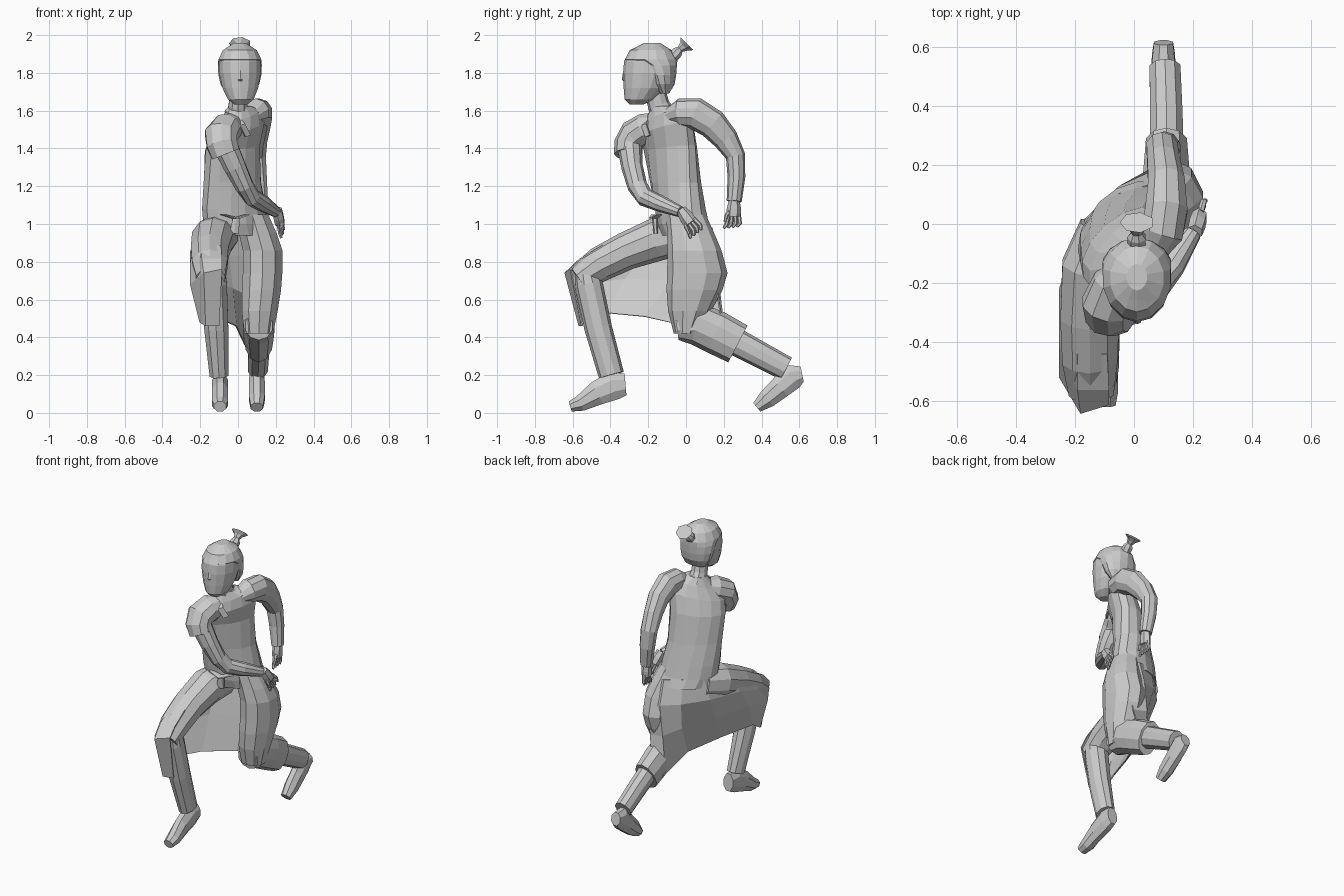
import bpy, bmesh, math
from mathutils import Vector


def make(name, bm):
    bmesh.ops.recalc_face_normals(bm, faces=bm.faces)
    me = bpy.data.meshes.new(name)
    bm.to_mesh(me)
    bm.free()
    ob = bpy.data.objects.new(name, me)
    bpy.context.collection.objects.link(ob)
    return ob


def loft(bm, rings, sides=10, level=False):
    """Closed tube through rings (x, y, z, rx, ry, turn, tilt); level keeps rings horizontal."""
    P = [Vector(r[:3]) for r in rings]
    loops = []
    for i, r in enumerate(rings):
        t = Vector((0, 0, 1))
        if not level:
            t = (P[min(i + 1, len(P) - 1)] - P[max(i - 1, 0)]).normalized()
        u = (Vector((1, 0, 0)) - t * t.x).normalized()
        v = t.cross(u)
        a0 = math.radians(r[5]) if len(r) > 5 else 0
        u, v = u * math.cos(a0) + v * math.sin(a0), v * math.cos(a0) - u * math.sin(a0)
        if len(r) > 6:
            u = u + Vector((0, 0, r[6]))
        ang = [2 * math.pi * (k + .5) / sides for k in range(sides)]
        loops.append([bm.verts.new(P[i] + u * r[3] * math.cos(a) + v * r[4] * math.sin(a)) for a in ang])
    for a, b in zip(loops, loops[1:]):
        for k in range(sides):
            j = (k + 1) % sides
            bm.faces.new((a[k], a[j], b[j], b[k]))
    bm.faces.new(loops[0])
    bm.faces.new(loops[-1])


def tube(name, *paths, sides=10, level=False):
    bm = bmesh.new()
    for p in paths:
        loft(bm, p, sides, level)
    return make(name, bm)


def sheet(name, rows):
    """Cloth panel through rows of points, with a little thickness."""
    bm = bmesh.new()
    g = [[bm.verts.new(p) for p in row] for row in rows]
    for a, b in zip(g, g[1:]):
        for k in range(len(a) - 1):
            bm.faces.new((a[k], a[k + 1], b[k + 1], b[k]))
    ob = make(name, bm)
    m = ob.modifiers.new("thickness", "SOLIDIFY")
    m.thickness = .008
    m.offset = 0


def hand(name, wrist, aim, across, thumb):
    """Palm, four curled fingers and a thumb."""
    w, d, s = Vector(wrist), Vector(aim).normalized(), Vector(across).normalized()
    th = Vector(thumb).normalized()
    ring = lambda p, r, q: (*p, r, q)
    paths = [[ring(w - d * .02, .028, .028), ring(w + d * .03, .03, .038), ring(w + d * .07, .028, .038)]]
    for i in range(4):
        b = w + d * .06 + s * (i - 1.5) * .018
        e = b + d * .05 + s * (i - 1.5) * .006
        paths.append([ring(b, .012, .012), ring(e, .011, .011), ring(e + d * .015 + th * .015, .007, .007)])
    paths.append([ring(w + d * .02, .013, .013), ring(w + d * .05 + th * .04, .011, .011),
                  ring(w + d * .085 + th * .05, .007, .007)])
    tube(name, *paths, sides=6)


# Head, nose and hair
tube("head", [(.015, -.262, 1.632, .035, .035), (.015, -.245, 1.66, .07, .08), (.012, -.215, 1.72, .097, .115),
              (.01, -.195, 1.80, .113, .138), (.01, -.19, 1.86, .113, .138), (.01, -.19, 1.92, .088, .108),
              (.01, -.185, 1.953, .035, .045)], sides=14, level=True)
tube("hair_cap", [(.01, -.115, 1.69, .075, .025), (.01, -.125, 1.74, .105, .065), (.01, -.135, 1.79, .117, .083),
                  (.01, -.15, 1.84, .119, .102), (.01, -.185, 1.87, .117, .14), (.01, -.185, 1.92, .092, .11),
                  (.01, -.18, 1.957, .035, .045)], sides=14, level=True)
tube("nose", [(.012, -.322, 1.82, .01, .008), (.012, -.327, 1.765, .014, .013), (.012, -.315, 1.75, .01, .01)],
     sides=6, level=True)
tube("hair_tuft", [(.01, -.08, 1.875, .032, .032), (.01, -.045, 1.91, .033, .03), (.01, -.03, 1.925, .02, .018),
                   (.01, -.01, 1.94, .03, .03), (.01, .005, 1.955, .058, .05)], sides=7)
tube("neck", [(0, -.11, 1.56, .065, .07), (0, -.145, 1.63, .052, .058), (.005, -.165, 1.71, .048, .055)])

# Tunic body, twisted so the right shoulder leads
tube("tunic_body", [(.0, .01, .94, .17, .125, 28), (-.013, -.015, 1.0, .183, .125, 28),
                    (-.02, -.03, 1.08, .183, .122, 28), (-.03, -.055, 1.22, .172, .113, 35),
                    (-.03, -.083, 1.40, .175, .105, 42, .1), (-.005, -.105, 1.50, .18, .1, 44, .25),
                    (.012, -.11, 1.57, .14, .078, 44, .3), (.005, -.125, 1.62, .062, .058, 40, .1)],
     sides=14, level=True)
tube("sash_knot", [(-.08, -.165, 1.05, .02, .02), (-.01, -.172, 1.03, .03, .025), (.05, -.145, 1.05, .02, .02)],
     [(-.01, -.165, 1.03, .02, .015), (-.02, -.16, .95, .03, .012)], sides=6, level=True)
sheet("collar", [[(-.07, -.17, 1.60), (.01, -.235, 1.52), (.04, -.215, 1.46)],
                 [(-.045, -.15, 1.62), (.035, -.21, 1.53), (.065, -.19, 1.47)]])

# Arms and hands
tube("right_sleeve", [(-.02, -.14, 1.53, .06, .06), (-.06, -.21, 1.505, .085, .085),
                      (-.09, -.275, 1.47, .09, .085), (-.085, -.305, 1.42, .085, .078),
                      (-.065, -.305, 1.37, .08, .075)])
tube("right_arm", [(-.07, -.30, 1.42, .068, .066), (-.015, -.285, 1.30, .06, .057), (.035, -.257, 1.20, .05, .053),
                   (.075, -.215, 1.14, .046, .05), (.13, -.14, 1.11, .045, .045), (.20, -.03, 1.065, .03, .03)])
hand("right_hand", (.21, -.015, 1.06), (.02, .065, -.09), (.2, .8, .6), (.3, -.4, -1))
tube("left_sleeve", [(.065, -.09, 1.57, .05, .045), (.095, -.03, 1.59, .075, .075), (.11, .05, 1.585, .075, .085),
                     (.11, .14, 1.53, .065, .08), (.10, .21, 1.45, .058, .068), (.095, .262, 1.36, .055, .052),
                     (.105, .267, 1.25, .05, .047), (.12, .255, 1.12, .04, .04)])
hand("left_hand", (.12, .255, 1.11), (0, -.05, -1), (0, 1, .1), (.3, -1, -.3))

# Front (right) leg
tube("right_thigh", [(-.09, -.02, .95, .10, .11), (-.135, -.15, .92, .115, .115), (-.15, -.32, .855, .105, .1),
                     (-.15, -.46, .785, .098, .093), (-.145, -.57, .71, .08, .07)])
tube("right_shin", [(-.135, -.53, .76, .07, .06), (-.13, -.515, .68, .075, .075), (-.115, -.465, .45, .067, .073),
                    (-.10, -.395, .2, .053, .068)])
tube("right_foot", [(-.095, -.32, .15, .038, .062), (-.095, -.38, .145, .045, .082),
                    (-.095, -.47, .105, .045, .07), (-.095, -.56, .05, .045, .046),
                    (-.095, -.613, .034, .035, .03)], sides=8)

# Back (left) leg, wrapped in the tunic down to the calf
tube("left_thigh", [(.075, .0, 1.05, .09, .105), (.105, .025, .95, .105, .125), (.13, .045, .86, .11, .143),
                    (.13, .06, .74, .11, .16), (.125, .045, .65, .108, .148), (.115, .02, .54, .1, .115),
                    (.11, .0, .42, .08, .065)], level=True)
tube("left_calf_cover", [(.11, -.05, .46, .075, .075), (.11, .05, .475, .088, .115), (.11, .16, .425, .083, .115),
                         (.11, .275, .365, .073, .11)])
tube("left_calf", [(.11, .2, .41, .06, .075), (.11, .36, .325, .058, .07), (.105, .53, .235, .055, .065)])
tube("left_foot", [(.10, .615, .205, .035, .045), (.10, .565, .195, .042, .075), (.10, .50, .135, .046, .064),
                   (.10, .43, .075, .045, .054), (.10, .375, .03, .035, .032)], sides=8)

# One skirt cloth: from the front knee, around the right thigh, across the back to the left calf
sheet("skirt", [
    [(-.09, -.44, .885), (-.19, -.44, .885), (-.23, -.34, .90), (-.215, -.16, .98), (-.15, .02, 1.0),
     (-.05, .10, 1.0), (.07, .135, .98), (.17, .10, .96)],
    [(-.085, -.56, .815), (-.19, -.56, .815), (-.25, -.42, .79), (-.25, -.22, .85), (-.18, .0, .86),
     (-.05, .125, .84), (.07, .18, .82), (.18, .16, .78)],
    [(-.085, -.61, .76), (-.18, -.64, .74), (-.25, -.52, .68), (-.25, -.32, .71), (-.16, -.08, .70),
     (-.03, .09, .66), (.05, .18, .62), (.15, .17, .60)],
    [(-.10, -.55, .46), (-.17, -.565, .46), (-.20, -.51, .48), (-.20, -.43, .53), (-.12, -.22, .51),
     (-.01, .0, .46), (.035, .17, .36), (.10, .22, .29)]])
